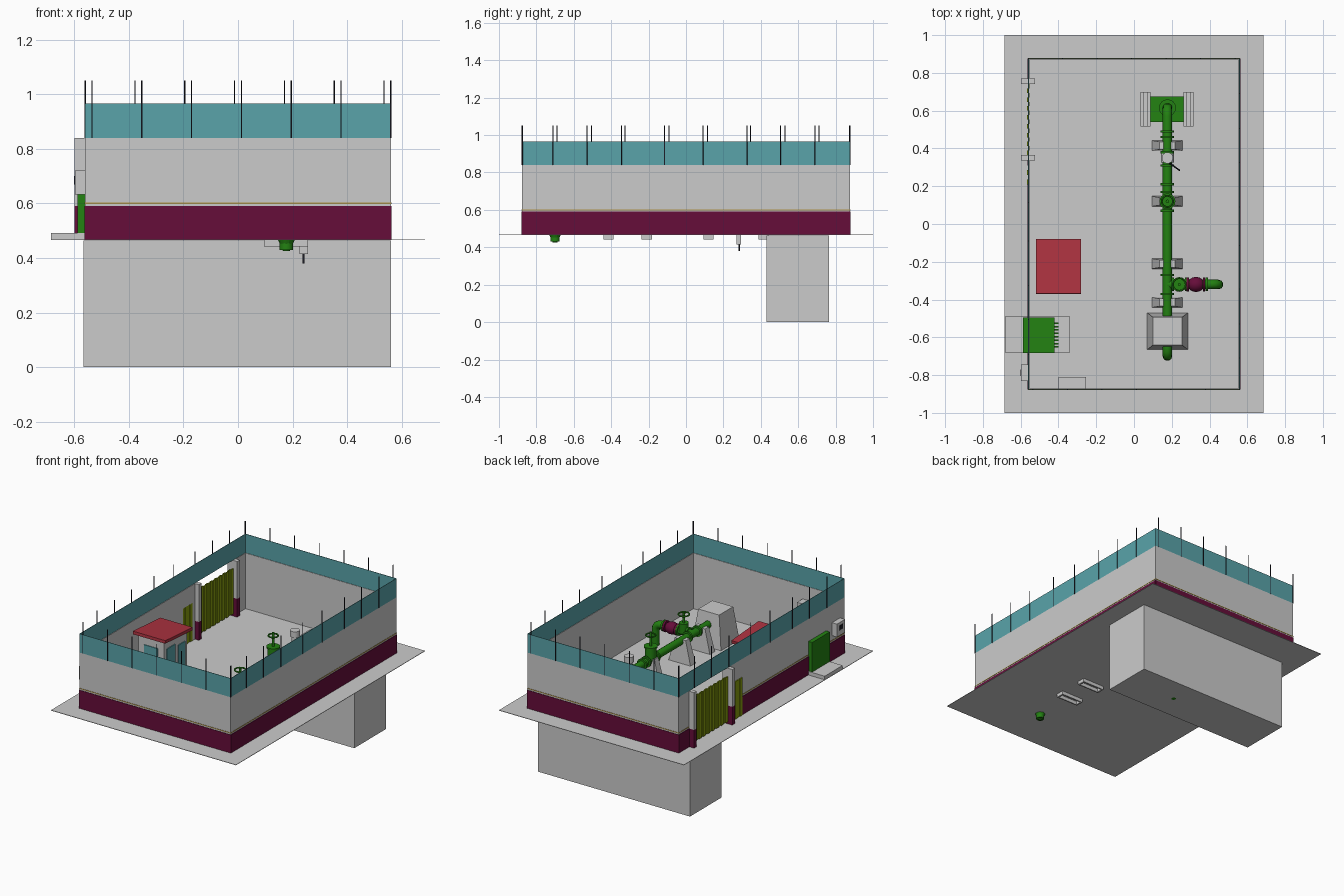
import bpy
from math import radians, pi
from mathutils import Vector

if "Cube" in bpy.data.objects:
    bpy.data.objects.remove(bpy.data.objects["Cube"], do_unlink=True)


def material(name, rgb):
    m = bpy.data.materials.new(name)
    m.use_nodes = True
    m.diffuse_color = (*rgb, 1)
    m.node_tree.nodes["Principled BSDF"].inputs["Base Color"].default_value = (*rgb, 1)
    return m


GREY = material("light concrete", (0.6, 0.6, 0.6))
MAROON = material("maroon paint", (0.133, 0.004, 0.042))
TEAL = material("teal mesh", (0.1, 0.37, 0.4))
GREEN = material("green paint", (0.017, 0.223, 0.006))
LIME = material("lime gate", (0.24, 0.34, 0.004))
RED = material("red roof", (0.42, 0.033, 0.052))
DARK = material("dark metal", (0.012, 0.012, 0.02))
GOLD = material("gold stripe", (0.45, 0.3, 0.06))


def finish(name, mat):
    ob = bpy.context.object
    ob.name = name
    ob.data.materials.append(mat)
    return ob


def box(name, x, y, z, mat):
    """Box from three (low, high) ranges."""
    bpy.ops.mesh.primitive_cube_add(size=1, location=[sum(r) / 2 for r in (x, y, z)])
    ob = finish(name, mat)
    for v in ob.data.vertices:
        v.co = Vector(c * (r[1] - r[0]) for c, r in zip(v.co, (x, y, z)))
    return ob


def taper(ob, fx, fy):
    """Shrink the top of a box into a frustum."""
    for v in ob.data.vertices:
        if v.co.z > 0:
            v.co.x *= fx
            v.co.y *= fy
    return ob


def rod(name, a, b, r, mat, sides=16):
    """Cylinder between two points."""
    a, b = Vector(a), Vector(b)
    bpy.ops.mesh.primitive_cylinder_add(vertices=sides, radius=r, depth=(b - a).length,
                                        location=(a + b) / 2)
    ob = finish(name, mat)
    ob.rotation_euler = (b - a).to_track_quat("Z", "Y").to_euler()
    bpy.ops.object.shade_smooth_by_angle(angle=radians(40))
    return ob


def wheel(name, loc, r, mat):
    bpy.ops.mesh.primitive_torus_add(location=loc, major_radius=r, minor_radius=0.005,
                                     major_segments=16, minor_segments=6)
    finish(name, mat)


def pipe(name, points, r, mat):
    """Bevelled path with swept elbows."""
    cu = bpy.data.curves.new(name, "CURVE")
    cu.dimensions = "3D"
    cu.bevel_depth, cu.bevel_resolution, cu.use_fill_caps = r, 3, True
    sp = cu.splines.new("POLY")
    pts = [Vector(p) for p in points]
    path = [pts[0]]
    for p, q, n in zip(pts, pts[1:], pts[2:]):
        s, e = q + (p - q).normalized() * 0.045, q + (n - q).normalized() * 0.045
        path += [s.lerp(q, t).lerp(q.lerp(e, t), t) for t in (0, .25, .5, .75, 1)]
    path.append(pts[-1])
    sp.points.add(len(path) - 1)
    for sp_pt, p in zip(sp.points, path):
        sp_pt.co = (*p, 1)
    ob = bpy.data.objects.new(name, cu)
    bpy.context.collection.objects.link(ob)
    cu.materials.append(mat)


WX, WY, G, TOP = 0.56, 0.877, 0.468, 0.84
T = 0.006

# Site ground and buried tank
box("ground_slab", (-.685, .685), (-1, 1), (G - .003, G), GREY)
box("buried_tank", (-.565, .56), (.43, .765), (0, G - .004), GREY)
rod("tank_drain", (.18, .6, .03), (.18, .6, -.0), .015, GREEN)


def wall(name, axis, sign, lo, hi, z0=G):
    """Wall run with painted plinth and stripe on its outer face."""
    half = WX if axis == "x" else WY

    def run(part, inner, outer, z, mat):
        across = tuple(sorted((sign * (half + inner), sign * (half + outer))))
        box(name + part, *((across, (lo, hi)) if axis == "x" else ((lo, hi), across)), z, mat)
    run("_wall", -T, 0, (z0, TOP), GREY)
    if z0 < .59:
        run("_plinth", 0, .003, (G, .59), MAROON)
        run("_stripe", 0, .002, (.598, .603), GOLD)


wall("front", "y", -1, -WX, WX)
wall("back", "y", 1, -WX, WX)
wall("right_side", "x", 1, -WY, WY)
wall("gate_side", "x", -1, -WY, .21)
wall("over_door", "x", -1, .21, .31, .72)
wall("door_jamb", "x", -1, .31, .35)
wall("gate_corner", "x", -1, .75, WY)

# Mesh fence on top of the walls
for s in (-1, 1):
    box("fence_end", (-WX, WX), sorted((s * WY, s * (WY - .003))), (TOP, .966), TEAL)
    box("fence_side", sorted((s * WX, s * (WX - .003))), (-WY, WY), (TOP, .966), TEAL)
    for i in range(7):
        x = -s * (-.56 + .1825 * i) * -1
        rod("fence_post", (x, s * WY, TOP), (x, s * WY, 1.05), .0028, DARK, 6)
    for y in (-.875, -.71, -.53, -.345, -.115, .09, .325, .505, .69):
        rod("fence_post", (s * WX, s * y, TOP), (s * WX, s * y, 1.05), .0028, DARK, 6)

# Gate posts, corrugated gate and small door
for y in (.35, .755):
    box("gate_post", (-.598, -.525), (y - .014, y + .014), (.59, TOP), GREY)
    box("gate_post_base", (-.598, -.525), (y - .014, y + .014), (G, .59), MAROON)
for i in range(16):
    y = .365 + .0235 * i
    d = .006 * (i % 2)
    box("gate_panel", (-.566 + d, -.56 + d), (y, y + .0235), (.482, .785), LIME)
for i in range(4):
    y = .21 + .025 * i
    d = .004 * (i % 2)
    box("door_panel", (-.566 + d, -.558 + d), (y, y + .025), (G, .72), LIME)

# Guard booth with sloping roof
box("booth_walls", (-.495, -.305), (-.345, -.105), (G, .772), GREY)
roof = box("booth_roof", (-.52, -.28), (-.37, -.08), (.77, .79), RED)
roof.rotation_euler.x = radians(-4)
box("booth_door", (-.305, -.3), (-.2, -.125), (G, .7), TEAL)
box("booth_window", (-.305, -.3), (-.32, -.23), (.6, .72), TEAL)
box("booth_front_window", (-.45, -.35), (-.35, -.345), (.6, .72), TEAL)

# Transformer on its pad, wall cabinets
box("transformer_pad", (-.684, -.34), (-.68, -.49), (G, .492), GREY)
box("transformer", (-.588, -.42), (-.682, -.495), (.492, .69), GREEN)
for i in range(8):
    y = -.655 + .018 * i
    box("transformer_fin", (-.42, -.4), (y, y + .008), (.51, .66), GREEN)
box("meter_cabinet", (-.597, -.56), (-.83, -.745), (.633, .72), GREY)
box("meter_window", (-.6, -.597), (-.805, -.77), (.67, .7), DARK)
box("control_cabinet", (-.4, -.255), (-.87, -.81), (.6, .75), GREY)

# Main pipe with its supports
PX, PZ, R = .177, .61, .025
pipe("main_pipe", [(PX, .615, .49), (PX, .615, PZ), (PX, -.7, PZ), (PX, -.7, .43)], R, GREEN)
bpy.ops.mesh.primitive_cone_add(vertices=16, radius1=.012, radius2=.03, depth=.04,
                                location=(PX, -.7, .445))
finish("outlet_cone", GREEN)
for y in (-.415, -.21, .12, .415):
    taper(box("pipe_support", (.095, .257), (y - .027, y + .027), (G, .625), GREY), .5, .75)
    for s in (-1, 1):
        box("support_footing", (.095, .257), sorted((y + s * .027, y + s * .019)), (.442, G), GREY)
        box("support_footing_end", sorted((.176 + s * .081, .176 + s * .07)),
            (y - .027, y + .027), (.442, G), GREY)
taper(box("anchor_block", (.07, .285), (-.665, -.47), (G, .69), GREY), .72, .76)
for y in (.62 - .13, .46, .38, .31, .21, .17, .07, -.27, -.37):
    rod("pipe_flange", (PX, y - .006, PZ), (PX, y + .006, PZ), .036, GREEN)

# Pump and its stand
box("pump_base", (.085, .262), (.54, .675), (G, .52), GREEN)
rod("pump_body", (PX, .615, .52), (PX, .615, .56), .045, GREEN)
for x in (.035, .262):
    box("pump_plinth", (x, x + .053), (.515, .7), (G, .545), GREY)
    box("pump_rail", (x + .015, x + .038), (.515, .7), (.545, .56), GREY)

# Gate valve on the main pipe
rod("valve_body", (PX, .12, PZ), (PX, .12, .69), .036, GREEN)
rod("valve_bonnet", (PX, .12, .69), (PX, .12, .7), .042, GREEN)
rod("valve_stem", (PX, .12, .7), (PX, .12, .79), .009, GREEN)
wheel("valve_wheel", (PX, .12, .77), .03, GREEN)

# Flow meter and sampling line
rod("meter_body", (PX, .35, PZ), (PX, .35, .68), .022, GREY)
rod("meter_head", (PX, .35, .68), (PX, .35, .72), .03, GREY)
rod("meter_sleeve", (PX, .325, PZ), (PX, .375, PZ), .034, GREY)
pipe("sample_line", [(PX, .33, .64), (.24, .285, .64), (.24, .285, .38)], .004, DARK)
box("sample_sump", (.225, .256), (.27, .295), (.415, G), GREY)

# Side branch with maroon check valve and handwheel
BY = -.32
pipe("branch_pipe", [(PX, BY, PZ), (.448, BY, PZ), (.448, BY, G)], R, GREEN)
for x in (.205, .275, .385):
    rod("branch_flange", (x - .006, BY, PZ), (x + .006, BY, PZ), .036, GREEN)
bpy.ops.mesh.primitive_uv_sphere_add(segments=16, ring_count=10, radius=.04, location=(.328, BY, PZ))
finish("check_valve", MAROON).scale.x = 1.15
bpy.ops.object.shade_smooth_by_angle(angle=radians(40))
for x in (.285, .37):
    rod("check_valve_flange", (x - .006, BY, PZ), (x + .006, BY, PZ), .037, MAROON)
rod("branch_valve", (.24, BY, PZ), (.24, BY, .67), .03, GREEN)
rod("branch_stem", (.24, BY, .67), (.24, BY, .735), .008, GREEN)
wheel("branch_wheel", (.24, BY, .725), .034, GREEN)
